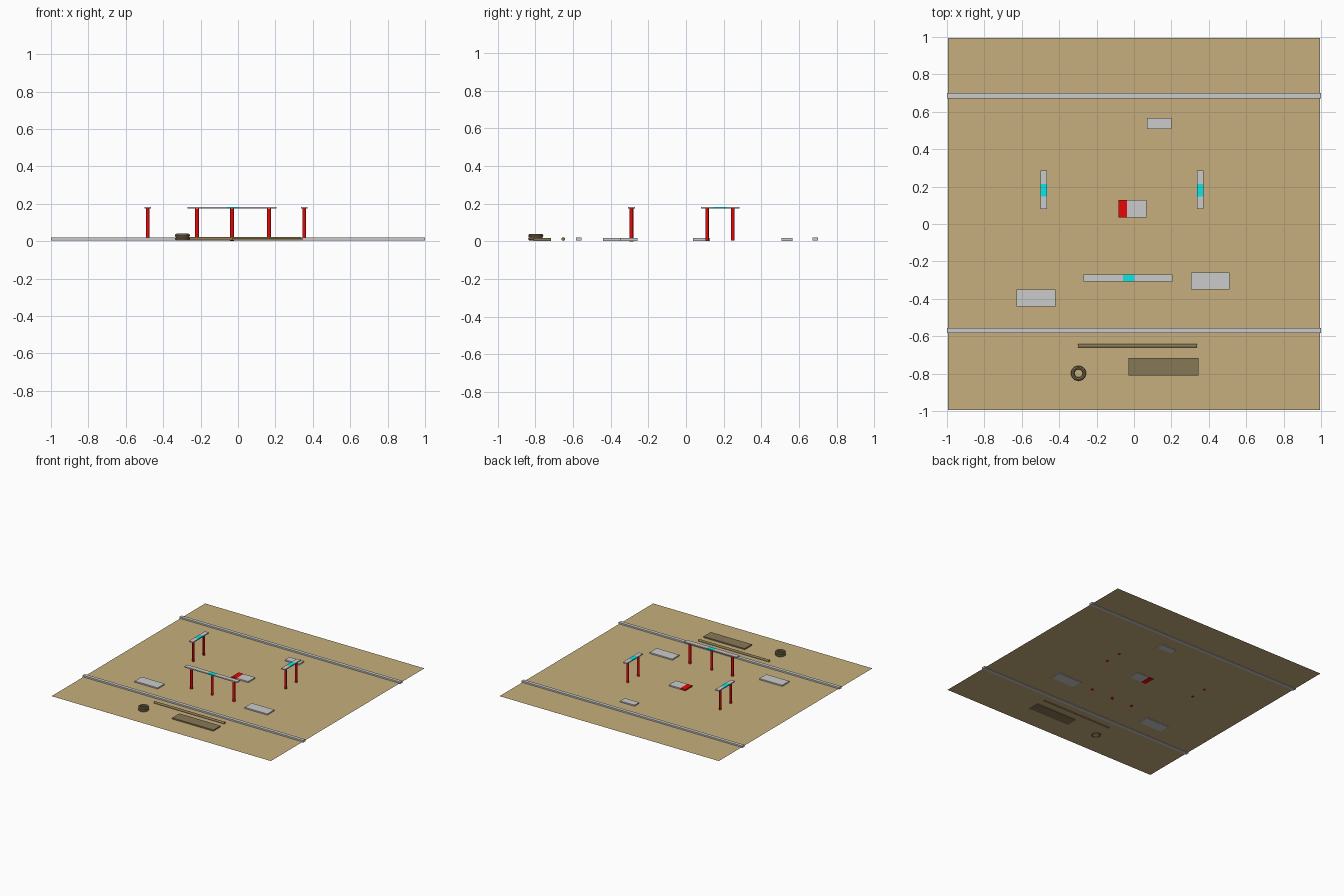
import bpy
import math

if "Cube" in bpy.data.objects:
    bpy.data.objects.remove(bpy.data.objects["Cube"])


def material(name, rgb):
    m = bpy.data.materials.new(name)
    m.diffuse_color = (*rgb, 1)
    m.use_nodes = True
    m.node_tree.nodes["Principled BSDF"].inputs["Base Color"].default_value = m.diffuse_color
    return m


SAND = material("sand", (0.565, 0.43, 0.205))
DARK = material("dark_brown", (0.243, 0.188, 0.093))
RED = material("red", (0.8, 0.002, 0.002))
CYAN = material("cyan", (0.003, 0.8, 0.82))


def finish(name, mat):
    o = bpy.context.object
    o.name = name
    if mat:
        o.data.materials.append(mat)
    return o


def box(name, x0, x1, y0, y1, z0, z1, mat=None):
    bpy.ops.mesh.primitive_cube_add(size=1, location=((x0 + x1) / 2, (y0 + y1) / 2, (z0 + z1) / 2))
    bpy.context.object.scale = (x1 - x0, y1 - y0, z1 - z0)
    bpy.ops.object.transform_apply(location=False, rotation=False)
    return finish(name, mat)


def post(name, x, y, bottom=0.004, radius=0.0095):
    top = 0.175
    bpy.ops.mesh.primitive_cylinder_add(vertices=16, radius=radius, depth=top - bottom,
                                        location=(x, y, (top + bottom) / 2))
    return finish(name, RED)


# Ground sheet, cut through by the objects resting in it
bpy.ops.mesh.primitive_plane_add(size=1.988, location=(0, 0, 0.008))
finish("ground_sheet", SAND)

# Two long rails
for name, y in (("back_rail", 0.686), ("front_rail", -0.569)):
    box(name, -1, 1, y - 0.014, y + 0.014, 0.004, 0.02)

# Flat slabs
box("back_slab", 0.07, 0.20, 0.507, 0.566, 0.003, 0.018)
box("left_slab", -0.628, -0.42, -0.44, -0.349, 0.003, 0.018)
box("right_slab", 0.305, 0.51, -0.349, -0.258, 0.003, 0.018)
box("centre_slab", -0.037, 0.067, 0.036, 0.127, 0.003, 0.018)
box("centre_slab_red_end", -0.083, -0.037, 0.036, 0.127, 0.003, 0.018, RED)

# Side tables: slab in three sections on two posts
TZ = (0.174, 0.183)
for side, x in (("left", -0.482), ("right", 0.354)):
    a, b = x - 0.018, x + 0.018
    box(side + "_table_front", a, b, 0.079, 0.146, *TZ)
    box(side + "_table_middle", a, b, 0.146, 0.215, *TZ, CYAN)
    box(side + "_table_back", a, b, 0.215, 0.285, *TZ)
    for y in (0.112, 0.248):
        post(side + "_table_post", x, y)

# Long front table on three posts
box("front_table_left", -0.27, -0.059, -0.307, -0.27, *TZ)
box("front_table_middle", -0.059, 0.003, -0.307, -0.27, *TZ, CYAN)
box("front_table_right", 0.003, 0.206, -0.307, -0.27, *TZ)
for x, bottom in ((-0.219, 0.004), (-0.031, 0), (0.166, 0.004)):
    post("front_table_post", x, -0.29, bottom, 0.0105)

# Dark plank, pole and stacked rings
box("dark_plank", -0.03, 0.344, -0.81, -0.717, 0.003, 0.018, DARK)
bpy.ops.mesh.primitive_cylinder_add(vertices=12, radius=0.0095, depth=0.637,
                                    location=(0.019, -0.652, 0.0125), rotation=(0, math.pi / 2, 0))
finish("pole", DARK)
for z in (0.0135, 0.0305):
    bpy.ops.mesh.primitive_torus_add(major_radius=0.0308, minor_radius=0.0095, major_segments=24,
                                     minor_segments=8, location=(-0.297, -0.798, z))
    finish("ring", DARK)
